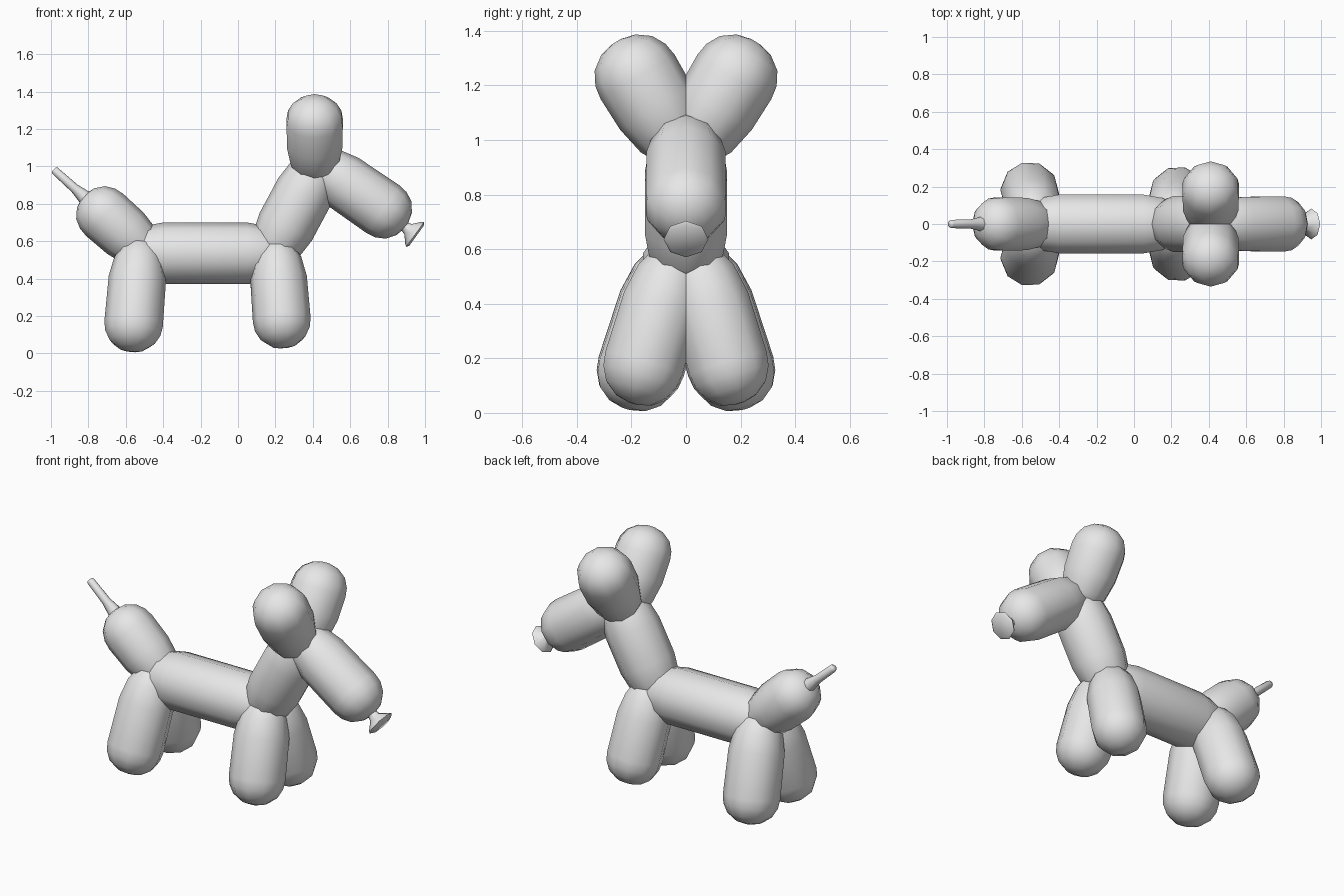
import bpy
import bmesh
import math
from mathutils import Vector

if "Cube" in bpy.data.objects:
    bpy.data.objects.remove(bpy.data.objects["Cube"], do_unlink=True)

grey = bpy.data.materials.new("balloon_grey")
grey.use_nodes = True
grey.diffuse_color = (0.8, 0.8, 0.8, 1)
grey.node_tree.nodes["Principled BSDF"].inputs["Base Color"].default_value = (0.8, 0.8, 0.8, 1)


def lathe(name, start, end, profile, sides=10):
    """Spin (distance, radius) rings around the line from start to end."""
    start, end = Vector(start), Vector(end)
    turn = (end - start).to_track_quat('Z', 'Y')
    bm = bmesh.new()
    rings = []
    for dist, radius in profile:
        ring = []
        for i in range(sides):
            a = math.tau * i / sides
            p = Vector((radius * math.sin(a), radius * math.cos(a), dist))
            ring.append(bm.verts.new(start + turn @ p))
        rings.append(ring)
    for low, high in zip(rings, rings[1:]):
        for i in range(sides):
            j = (i + 1) % sides
            bm.faces.new((low[i], low[j], high[j], high[i]))
    bm.faces.new(rings[0])
    bm.faces.new(rings[-1])
    bmesh.ops.recalc_face_normals(bm, faces=bm.faces)
    mesh = bpy.data.meshes.new(name)
    bm.to_mesh(mesh)
    bm.free()
    mesh.materials.append(grey)
    obj = bpy.data.objects.new(name, mesh)
    bpy.context.collection.objects.link(obj)
    bpy.ops.object.select_all(action='DESELECT')
    obj.select_set(True)
    bpy.context.view_layer.objects.active = obj
    bpy.ops.object.shade_smooth_by_angle(angle=math.radians(65))
    return obj


def balloon(name, start, end, r):
    """Balloon segment: pinched at the start, rounded at the end."""
    n = (Vector(end) - Vector(start)).length
    lathe(name, start, end, [
        (0, 0.25 * r), (0.05, 0.6 * r), (0.12, 0.84 * r), (0.23, 0.98 * r),
        (n - 0.15, r), (n - 0.1, 0.95 * r), (n - 0.05, 0.78 * r),
        (n - 0.013, 0.46 * r), (n, 0.12 * r)])


def link(name, start, end, r):
    """Balloon segment pinched at both ends."""
    n = (Vector(end) - Vector(start)).length
    lathe(name, start, end, [
        (0, 0.35 * r), (0.03, 0.7 * r), (0.1, 0.89 * r), (0.2, r),
        (n - 0.2, r), (n - 0.1, 0.89 * r), (n - 0.03, 0.7 * r), (n, 0.35 * r)])


# Trunk, neck and head
link("body", (-0.6, 0, 0.535), (0.25, 0, 0.535), 0.165)
link("neck", (0.16, 0, 0.5), (0.45, 0, 1.04), 0.158)
balloon("snout", (0.37, 0, 1.05), (0.9, 0, 0.685), 0.155)

# Rump with its thin tail
balloon("rump", (-0.43, 0, 0.49), (-0.825, 0, 0.84), 0.15)
lathe("tail", (-0.77, 0, 0.79), (-0.985, 0, 0.983),
      [(0, 0.05), (0.07, 0.038), (0.14, 0.025), (0.28, 0.022), (0.289, 0.016)], 8)

# Tied knot at the nose
lathe("nose_knot", (0.86, 0, 0.7), (0.95, 0, 0.635),
      [(0, 0.04), (0.035, 0.027), (0.06, 0.033), (0.095, 0.073),
       (0.108, 0.082), (0.118, 0.068)], 8)

# Paired ears and legs
for side, s in (("left", 1), ("right", -1)):
    # The model's long axis runs along x, so the pairs sit either side of y = 0
    balloon(f"ear_{side}", (0.41, -0.01 * s, 0.92), (0.41, 0.255 * s, 1.36), 0.158)
    balloon(f"front_leg_{side}", (0.2, 0.02 * s, 0.62), (0.245, 0.195 * s, 0.035), 0.155)
    balloon(f"back_leg_{side}", (-0.52, 0.03 * s, 0.62), (-0.57, 0.22 * s, 0.016), 0.157)
